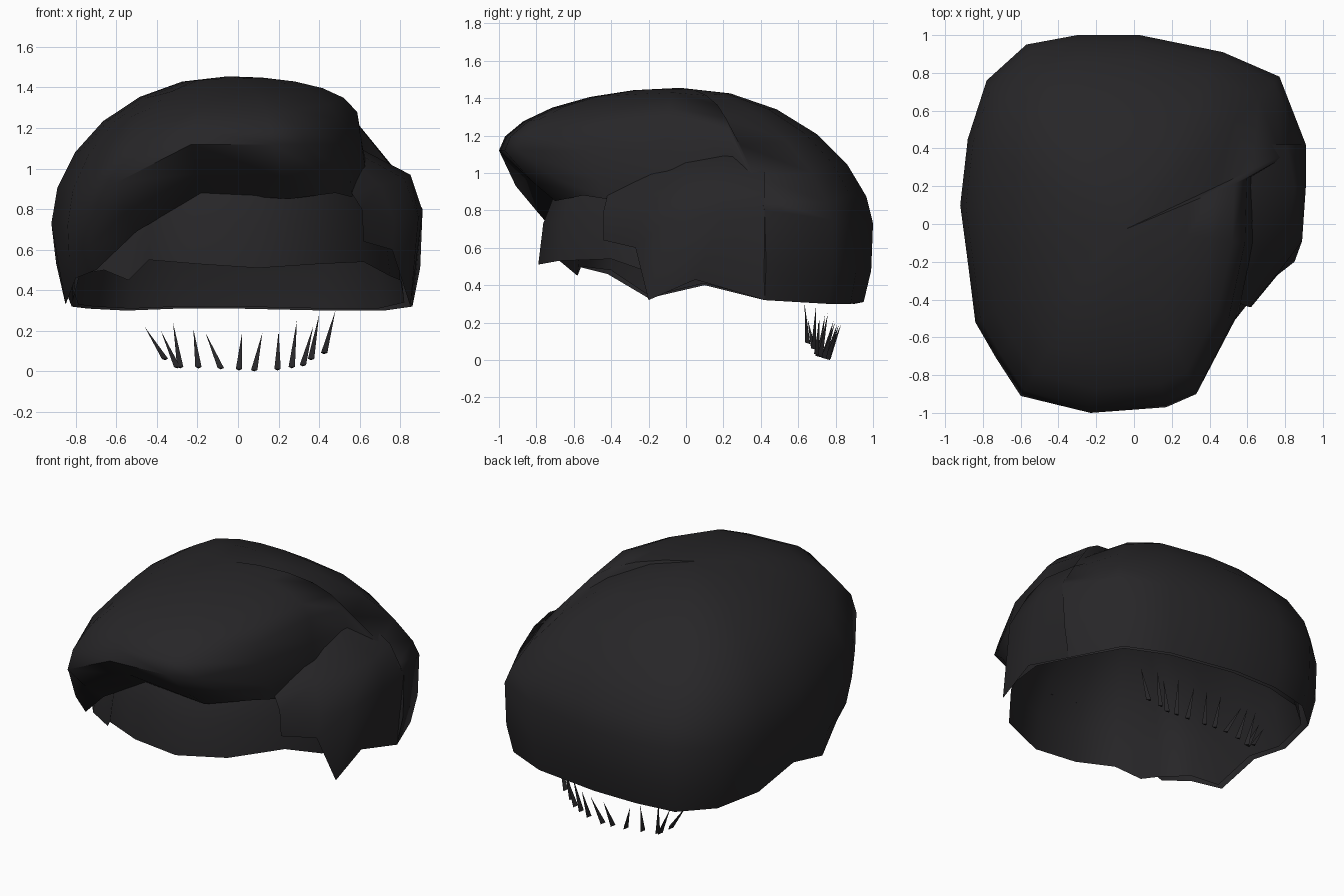
import bpy, bmesh, math
from mathutils import Vector

mat = bpy.data.materials.new("charcoal")
mat.diffuse_color = (0.02, 0.019, 0.021, 1)


def finish(name, bm, smooth=True):
    bmesh.ops.recalc_face_normals(bm, faces=bm.faces)
    me = bpy.data.meshes.new(name)
    bm.to_mesh(me)
    bm.free()
    ob = bpy.data.objects.new(name, me)
    bpy.context.collection.objects.link(ob)
    me.materials.append(mat)
    if smooth:
        bpy.ops.object.select_all(action='DESELECT')
        ob.select_set(True)
        bpy.context.view_layer.objects.active = ob
        bpy.ops.object.shade_smooth_by_angle(angle=math.radians(60))
    return ob


def loft(bm, rows, closed, tip=None):
    """Join rows of points with quads, optionally closing the first row to a tip."""
    vs = [[bm.verts.new(p) for p in r] for r in rows]
    n = len(vs[0])
    for a, b in zip(vs, vs[1:]):
        for i in range(n if closed else n - 1):
            j = (i + 1) % n
            bm.faces.new((a[i], a[j], b[j], b[i]))
    if tip is not None:
        t = bm.verts.new(tip)
        for i in range(n):
            bm.faces.new((vs[0][i], vs[0][(i + 1) % n], t))


def dome_rows(top, ring, power, steps):
    """Rings curving from near the top point down to a given ring."""
    rows = []
    for k in range(1, steps + 1):
        t = k / steps * math.pi / 2
        s, c = math.sin(t), max(0, math.cos(t))
        rows.append([Vector((top.x + (p.x - top.x) * s,
                             top.y + (p.y - top.y) * s,
                             p.z + (top.z - p.z) * c ** e)) for p, e in zip(ring, power)])
    return rows


# Columns round the head: widest point x y z, then hem point x y z
COLS = [
    (-0.23, -1.00, 1.12, -0.18, -0.70, 0.88), (0.17, -0.97, 1.12, 0.25, -0.70, 0.85),
    (0.33, -0.90, 1.12, 0.48, -0.55, 0.88), (0.52, -0.52, 1.12, 0.56, -0.42, 0.86),
    (0.61, -0.10, 1.12, 0.62, -0.10, 0.92), (0.62, 0.25, 1.08, 0.66, 0.22, 0.85),
    (0.91, 0.42, 0.80, 0.86, 0.42, 0.32), (0.77, 0.78, 0.75, 0.72, 0.76, 0.30),
    (0.47, 0.91, 0.74, 0.45, 0.88, 0.30), (0.03, 1.00, 0.73, 0.00, 0.95, 0.31),
    (-0.30, 1.00, 0.73, -0.30, 0.95, 0.31), (-0.57, 0.95, 0.73, -0.55, 0.90, 0.30),
    (-0.78, 0.76, 0.73, -0.74, 0.73, 0.31), (-0.88, 0.45, 0.73, -0.82, 0.42, 0.32),
    (-0.92, 0.10, 0.73, -0.85, 0.10, 0.40), (-0.88, -0.20, 0.75, -0.85, -0.20, 0.33),
    (-0.84, -0.52, 0.72, -0.80, -0.42, 0.46), (-0.73, -0.71, 0.80, -0.70, -0.58, 0.50),
    (-0.60, -0.91, 0.93, -0.50, -0.68, 0.69),
]
# Fullness of each column's curve: low is puffy, high is slack
POWER = [1.1, 1.1, 1.0, 0.75, 0.55, 0.8, 1.8, 1.5] + [1.2] * 4 + [1.05] * 7

# Hair shell: open dome with the fringe tucked under at the front
wide = [Vector(c[:3]) for c in COLS]
hem = [Vector(c[3:]) for c in COLS]
mid = [w.lerp(h, 0.6) + Vector((w.x, w.y, 0)) * 0.02 for w, h in zip(wide, hem)]
apex = Vector((-0.05, -0.03, 1.455))
bm = bmesh.new()
loft(bm, dome_rows(apex, wide, POWER, 6) + [mid, hem], True, apex)
finish("hair_shell", bm)

# Scalp cap: inner layer whose front shows as a band below the fringe
CAP = [(-0.78, -0.40, 0.48), (-0.66, -0.56, 0.50), (-0.54, -0.58, 0.45), (-0.44, -0.70, 0.55),
       (-0.20, -0.78, 0.53), (0.10, -0.79, 0.51), (0.40, -0.68, 0.53), (0.62, -0.40, 0.54),
       (0.75, -0.20, 0.47), (0.80, 0.05, 0.45), (0.82, 0.40, 0.34)]
cap = [Vector(p) for p in CAP]
cap += [Vector((p.x * 0.96, p.y * 0.96, p.z + 0.01)) for p in hem[7:16]]
cap_top = Vector((-0.03, 0, 1.36))
bm = bmesh.new()
loft(bm, dome_rows(cap_top, cap, [1.0] * len(cap), 6), True, cap_top)
finish("scalp_cap", bm)

# Side lock over the right temple: crease, shoulder, widest, hem
bm = bmesh.new()
loft(bm, [
    [(0.62, 0.42, 1.08), (0.60, 0.20, 1.10), (0.58, 0.00, 1.08), (0.58, -0.18, 1.02), (0.50, -0.40, 0.90)],
    [(0.81, 0.42, 0.97), (0.85, 0.20, 0.97), (0.82, 0.00, 0.95), (0.70, -0.20, 0.92), (0.56, -0.42, 0.88)],
    [(0.91, 0.42, 0.80), (0.91, 0.20, 0.79), (0.89, -0.09, 0.76), (0.77, -0.25, 0.74), (0.61, -0.44, 0.80)],
    [(0.86, 0.42, 0.32), (0.86, 0.05, 0.43), (0.85, -0.20, 0.32), (0.76, -0.27, 0.60), (0.62, -0.44, 0.64)],
], False)
finish("side_lock", bm)

# Nape strands: thin spikes pointing up (x, z of tip, then x, z of blunt end)
STRANDS = [(-.46, .22, -.36, .06), (-.38, .20, -.30, .02), (-.32, .24, -.285, .02),
           (-.22, .21, -.195, .02), (-.16, .19, -.085, .015), (.02, .19, .005, .01),
           (.12, .19, .08, .005), (.20, .20, .195, .01), (.29, .25, .265, .02),
           (.37, .22, .32, .03), (.40, .28, .36, .06), (.48, .30, .425, .09)]
bm = bmesh.new()
for tx, tz, bx, bz in STRANDS:
    tip = bm.verts.new((tx, 0.83 - 0.85 * tx * tx, tz))
    by = 0.755 - 0.6 * bx * bx
    base = [bm.verts.new((bx + 0.018 * math.cos(a), by + 0.018 * math.sin(a), bz - 0.005 * math.sin(a)))
            for a in (math.pi / 2, math.pi * 7 / 6, math.pi * 11 / 6)]
    bm.faces.new(base)
    for i in range(3):
        bm.faces.new((base[i], base[(i + 1) % 3], tip))
finish("nape_strands", bm, False)
